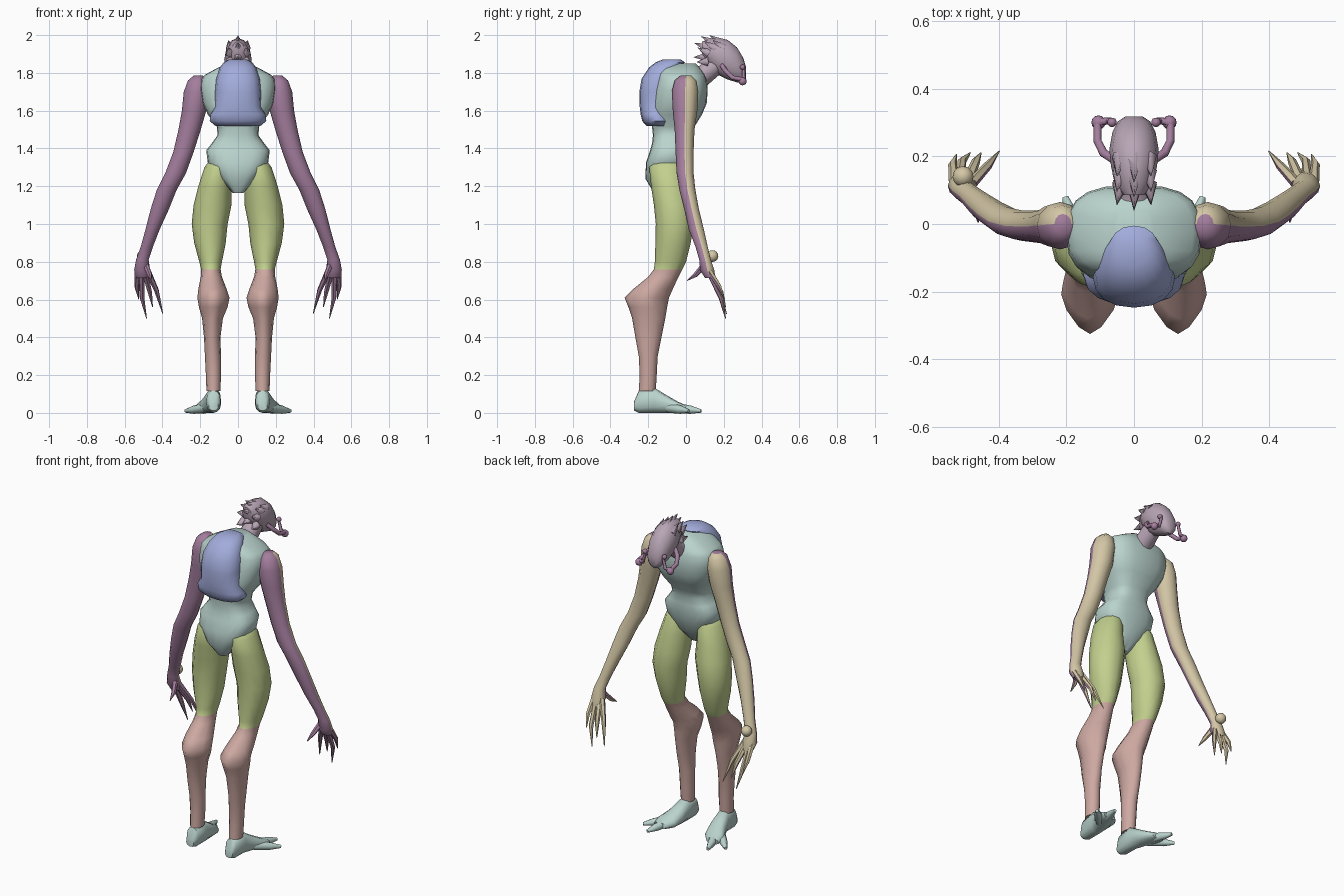
import bpy, bmesh, math
from mathutils import Vector


def material(name, r, g, b):
    m = bpy.data.materials.new(name)
    m.diffuse_color = [((c / 255 + 0.055) / 1.055) ** 2.4 for c in (r, g, b)] + [1]
    return m


BLUE = material("soft blue", 162, 172, 219)
TEAL = material("pale teal", 186, 211, 205)
GREEN = material("moss green", 194, 208, 142)
PINK = material("dusty pink", 206, 169, 162)
PURPLE = material("plum", 164, 126, 158)
TAN = material("sand", 212, 199, 166)
MAUVE = material("grey mauve", 184, 165, 181)


def skin(bm, rings):
    """Join rings of points into a closed tube."""
    vs = [[bm.verts.new(p) for p in r] for r in rings]
    n = len(vs[0])
    for a, b in zip(vs, vs[1:]):
        for i in range(n):
            j = (i + 1) % n
            bm.faces.new((a[i], a[j], b[j], b[i]))
    bm.faces.new(vs[0])
    bm.faces.new(vs[-1])


def loft(bm, sections, axis="z", n=12, power=1.0):
    """Sections are (low, high, low, high, position along axis, optional power)."""
    rings = []
    for u0, u1, v0, v1, w, *own in sections:
        p = own[0] if own else power
        ring = []
        for i in range(n):
            a = 2 * math.pi * i / n
            c, s = math.cos(a), math.sin(a)
            u = (u0 + u1) / 2 + (u1 - u0) / 2 * math.copysign(abs(c) ** p, c)
            v = (v0 + v1) / 2 + (v1 - v0) / 2 * math.copysign(abs(s) ** p, s)
            ring.append((u, v, w) if axis == "z" else (u, w, v))
        rings.append(ring)
    skin(bm, rings)


def tube(bm, points, radii, n=6):
    pts = [Vector(p) for p in points]
    rings = []
    for k, p in enumerate(pts):
        d = pts[min(k + 1, len(pts) - 1)] - pts[max(k - 1, 0)]
        q = d.to_track_quat("Z", "Y")
        rings.append([p + q @ Vector((radii[k] * math.cos(2 * math.pi * i / n),
                                      radii[k] * math.sin(2 * math.pi * i / n), 0))
                      for i in range(n)])
    skin(bm, rings)


def ball(bm, centre, radius):
    made = bmesh.ops.create_uvsphere(bm, u_segments=12, v_segments=8, radius=radius)
    bmesh.ops.translate(bm, verts=made["verts"], vec=centre)


def finish(name, bm, mats, rule=None, mirror=False, angle=50):
    bmesh.ops.recalc_face_normals(bm, faces=bm.faces[:])
    bm.normal_update()
    for f in bm.faces:
        f.smooth = True
        if rule:
            f.material_index = rule(f)
    me = bpy.data.meshes.new(name)
    bm.to_mesh(me)
    bm.free()
    me.set_sharp_from_angle(angle=math.radians(angle))
    for m in mats:
        me.materials.append(m)
    ob = bpy.data.objects.new(name, me)
    bpy.context.collection.objects.link(ob)
    if mirror:
        ob.modifiers.new("mirror", "MIRROR").use_mirror_merge = False
    return ob


# Torso: pelvis wedge, narrow waist and boxy rib cage
bm = bmesh.new()
loft(bm, [(-.03, .03, -.17, -.07, 1.165), (-.095, .095, -.215, -.01, 1.24),
          (-.16, .16, -.212, .02, 1.325), (-.168, .168, -.19, .03, 1.39),
          (-.14, .14, -.18, .03, 1.425), (-.108, .108, -.175, .03, 1.47),
          (-.112, .112, -.18, .045, 1.515), (-.16, .16, -.185, .085, 1.58),
          (-.188, .188, -.18, .11, 1.64), (-.20, .20, -.17, .115, 1.71),
          (-.197, .197, -.155, .11, 1.765), (-.175, .175, -.15, .10, 1.79),
          (-.12, .12, -.14, .08, 1.82), (-.06, .06, -.11, .05, 1.85)],
     n=20, power=.72)
finish("torso", bm, [TEAL])

# Rounded hump on the back with a wider lower rim
bm = bmesh.new()
loft(bm, [(-.12, .12, -.21, -.08, 1.52), (-.15, .15, -.232, -.07, 1.545),
          (-.145, .145, -.24, -.08, 1.58), (-.12, .12, -.245, -.08, 1.62),
          (-.122, .122, -.247, -.06, 1.70), (-.115, .115, -.235, -.05, 1.77),
          (-.095, .095, -.195, -.03, 1.83), (-.075, .075, -.16, -.005, 1.856),
          (-.045, .045, -.12, -.03, 1.872)], n=16, power=.9)
finish("back_hump", bm, [BLUE])

# Neck
bm = bmesh.new()
tube(bm, [(0, .0, 1.77), (0, .09, 1.785), (0, .17, 1.85)], [.075, .055, .05], 12)
finish("neck", bm, [MAUVE])

# Head, long and tilted down toward the face
bm = bmesh.new()
loft(bm, [(-.03, .03, 1.90, 1.965, .085), (-.055, .055, 1.84, 1.98, .12),
          (-.068, .068, 1.79, 1.985, .17), (-.073, .073, 1.765, 1.975, .22),
          (-.064, .064, 1.75, 1.935, .27), (-.048, .048, 1.745, 1.88, .303),
          (-.025, .025, 1.765, 1.83, .318)], axis="y")
finish("head", bm, [MAUVE])

# Swept-back locks of hair lying close to the skull
bm = bmesh.new()
for y, z, rise in ((.20, 1.955, .035), (.155, 1.955, .03), (.12, 1.93, .02), (.115, 1.885, -.01)):
    for x in (-.042, 0, .042):
        base = Vector((x, y, z - abs(x) * .6))
        tip = base + Vector((x * .2, -.075 + abs(x) * .4, rise + .008))
        tube(bm, [base, tip], [.026, .001], 5)
finish("hair_locks", bm, [MAUVE], angle=80)

# Mandibles on both sides of the face
bm = bmesh.new()
tube(bm, [(.06, .19, 1.84), (.09, .21, 1.81), (.108, .245, 1.775), (.108, .295, 1.765)],
     [.012, .013, .012, .012], 8)
tube(bm, [(.108, .30, 1.765), (.075, .305, 1.765), (.06, .305, 1.82)], [.012, .01, .008], 8)
ball(bm, (.105, .30, 1.755), .021)
ball(bm, (.065, .30, 1.83), .014)
finish("mandibles", bm, [PURPLE], mirror=True)

# Legs: thigh, knee and backward-pointing calf
bm = bmesh.new()
loft(bm, [(.06, .14, -.16, -.03, 1.35), (.035, .178, -.195, .0, 1.30),
          (.035, .21, -.185, .015, 1.20), (.035, .235, -.17, .035, 1.10),
          (.055, .245, -.16, .04, 1.0), (.065, .232, -.162, .025, .90),
          (.085, .205, -.165, .0, .80), (.092, .195, -.17, -.02, .76),
          (.085, .197, -.20, -.04, .72), (.06, .21, -.28, -.07, .655, 1.2),
          (.045, .215, -.325, -.09, .61, 1.35), (.055, .207, -.305, -.10, .56, 1.3),
          (.08, .19, -.285, -.11, .50, 1.15), (.093, .18, -.268, -.13, .40),
          (.09, .175, -.25, -.15, .30), (.09, .17, -.245, -.155, .20),
          (.093, .167, -.25, -.16, .115)], n=12)
finish("legs", bm, [GREEN, PINK],
       lambda f: int(f.calc_center_median().z < .77), mirror=True, angle=70)

# Feet ending in two splayed toes
bm = bmesh.new()
loft(bm, [(.105, .155, .012, .06, -.275), (.092, .168, 0, .118, -.25),
          (.09, .172, 0, .132, -.165), (.09, .195, 0, .092, -.10),
          (.10, .225, 0, .058, -.04), (.135, .215, .003, .04, 0)], axis="y", power=.85)
for root, tip in (((.16, -.06, .027), (.203, .08, .01)),
                  ((.17, -.09, .027), (.278, .015, .01))):
    mid = Vector(root).lerp(Vector(tip), .6)
    tube(bm, [root, mid, tip], [.027, .022, .009], 8)
finish("feet", bm, [TEAL], mirror=True)


# Arms and hands: plum behind, sand in front
def back_or_front(f):
    return int(f.normal.y > 0)


bm = bmesh.new()
loft(bm, [(.185, .235, -.03, .03, 1.785), (.16, .265, -.06, .055, 1.76),
          (.15, .287, -.075, .065, 1.70), (.168, .297, -.07, .06, 1.60),
          (.197, .315, -.06, .045, 1.50), (.235, .343, -.055, .04, 1.38),
          (.275, .385, -.05, .04, 1.27), (.325, .43, -.035, .05, 1.18),
          (.365, .462, -.01, .068, 1.08), (.415, .49, .015, .095, .97),
          (.45, .515, .05, .115, .88), (.473, .54, .07, .132, .81),
          (.465, .55, .075, .15, .755), (.475, .538, .10, .155, .715)], n=12)
finish("arms", bm, [PURPLE, TAN], back_or_front, mirror=True)

bm = bmesh.new()
for path in (((.48, .12, .755), (.432, .172, .65), (.398, .215, .525)),
             ((.49, .13, .73), (.467, .185, .64), (.452, .21, .56)),
             ((.512, .13, .73), (.508, .185, .61), (.484, .21, .50)),
             ((.53, .12, .755), (.536, .175, .67), (.525, .205, .60)),
             ((.49, .10, .785), (.467, .05, .73), (.46, .005, .70))):
    tube(bm, path, [.017, .013, .002], 6)
finish("fingers", bm, [PURPLE, TAN], back_or_front, mirror=True)

# Single round growth on one wrist
bm = bmesh.new()
ball(bm, (-.505, .14, .83), .031)
finish("wrist_ball", bm, [TAN])
